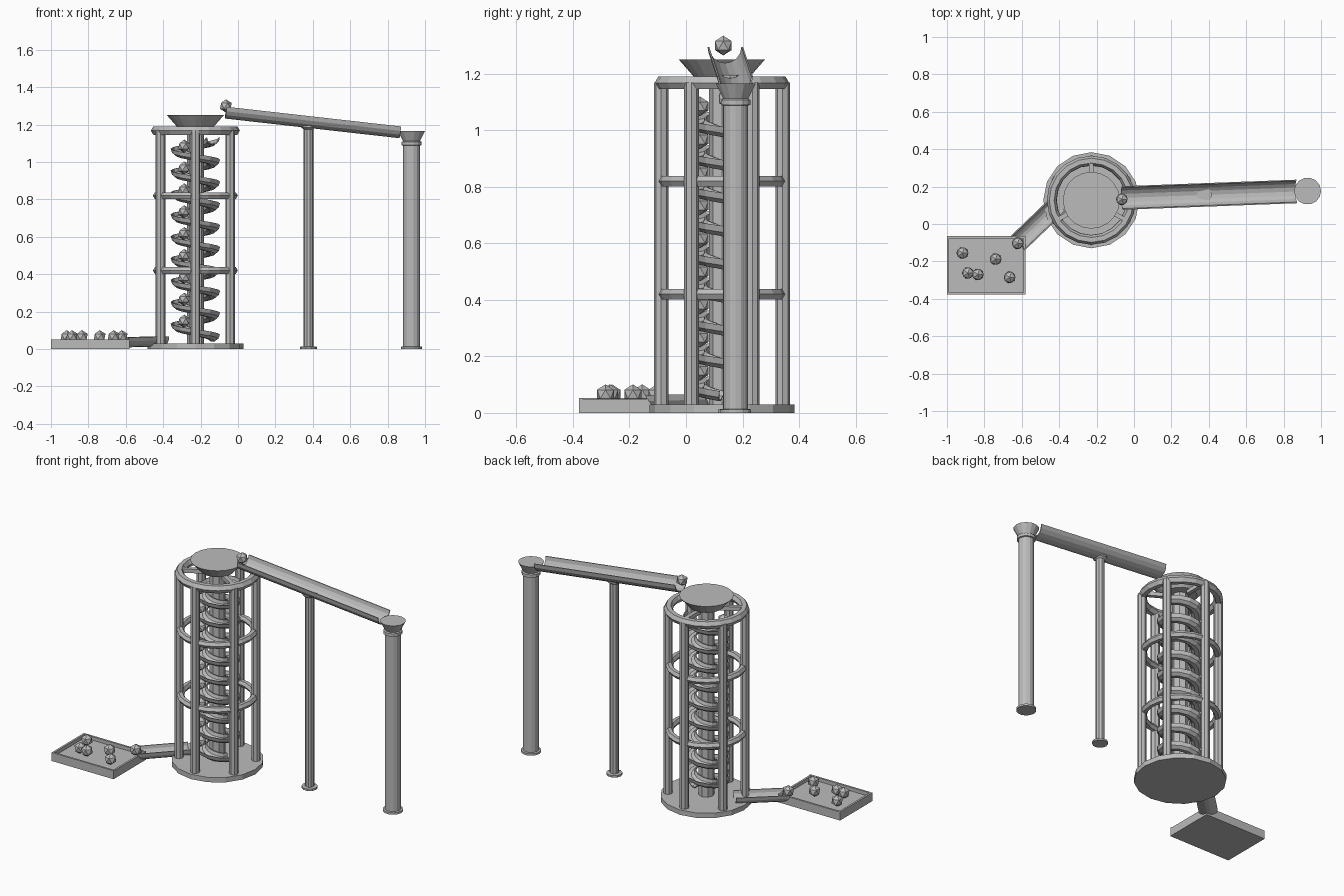
import bpy, bmesh, math
from mathutils import Vector, Matrix

if "Cube" in bpy.data.objects:
    bpy.data.objects.remove(bpy.data.objects["Cube"])

grey = bpy.data.materials.new("plain_grey")
grey.diffuse_color = (0.5, 0.5, 0.5, 1)
grey.use_nodes = True
grey.node_tree.nodes["Principled BSDF"].inputs["Base Color"].default_value = grey.diffuse_color
TX, TY = -0.228, 0.127          # tower axis


def finish(name, bm):
    bmesh.ops.recalc_face_normals(bm, faces=bm.faces)
    me = bpy.data.meshes.new(name)
    bm.to_mesh(me)
    bm.free()
    me.materials.append(grey)
    ob = bpy.data.objects.new(name, me)
    bpy.context.collection.objects.link(ob)
    return ob


def lathe(name, x, y, profile, sides):
    """Closed solid of revolution from (radius, z) pairs."""
    bm = bmesh.new()
    rings = [[bm.verts.new((x + r * math.cos(2 * math.pi * i / sides),
                            y + r * math.sin(2 * math.pi * i / sides), z))
              for i in range(sides)] for r, z in profile]
    for a, b in zip(rings, rings[1:]):
        for i in range(sides):
            j = (i + 1) % sides
            bm.faces.new((a[i], a[j], b[j], b[i]))
    bm.faces.new(rings[0])
    bm.faces.new(rings[-1])
    return finish(name, bm)


def ring(name, z, major, minor, sides=20, sec=6):
    """Hoop around the tower with a hexagonal section."""
    bm = bmesh.new()
    loops = []
    for i in range(sides):
        a = 2 * math.pi * i / sides
        loop = []
        for k in range(sec):
            b = 2 * math.pi * k / sec
            r = major + minor * math.cos(b)
            loop.append(bm.verts.new((TX + r * math.cos(a), TY + r * math.sin(a),
                                      z + minor * math.sin(b))))
        loops.append(loop)
    for i in range(sides):
        p, q = loops[i], loops[(i + 1) % sides]
        for k in range(sec):
            m = (k + 1) % sec
            bm.faces.new((p[k], p[m], q[m], q[k]))
    return finish(name, bm)


def trough(name, path, radius, wall=0.006, seg=8):
    """Half-pipe swept along a path that marks the centre of its open top."""
    path = [Vector(p) for p in path]
    bm = bmesh.new()
    loops = []
    for i, p in enumerate(path):
        t = (path[min(i + 1, len(path) - 1)] - path[max(i - 1, 0)]).normalized()
        s = t.cross(Vector((0, 0, 1))).normalized()
        u = s.cross(t)
        angles = [math.pi * k / seg for k in range(seg + 1)]
        section = [(radius, a) for a in angles]
        section += [(radius - wall, a) for a in reversed(angles)]
        loops.append([bm.verts.new(p + s * (r * math.cos(a)) - u * (r * math.sin(a)))
                      for r, a in section])
    n = len(loops[0])
    for p, q in zip(loops, loops[1:]):
        for k in range(n):
            m = (k + 1) % n
            bm.faces.new((p[k], p[m], q[m], q[k]))
    for end in (loops[0], loops[-1]):     # wall thickness at the ends
        for k in range(seg):
            bm.faces.new((end[k], end[k + 1], end[n - 2 - k], end[n - 1 - k]))
    return finish(name, bm)


def box(bm, lo, hi, matrix=Matrix()):
    lo, hi = Vector(lo), Vector(hi)
    m = matrix @ Matrix.Translation((lo + hi) / 2) @ Matrix.Diagonal((*(hi - lo), 1))
    bmesh.ops.create_cube(bm, size=1, matrix=m)


def ball(name, x, y, z):
    bm = bmesh.new()
    bmesh.ops.create_icosphere(bm, subdivisions=1, radius=0.035,
                               matrix=Matrix.Translation((x, y, z)))
    return finish(name, bm)


# tower base, six posts and hoops
lathe("tower_base", TX, TY, [(0.257, 0), (0.257, 0.03)], 16)
for i in range(6):
    a = math.radians(30 + 60 * i)
    lathe(f"tower_post_{i + 1}", TX + 0.215 * math.cos(a), TY + 0.215 * math.sin(a),
          [(0.026, 0.03), (0.026, 1.17)], 8)
ring("lower_hoop", 0.42, 0.206, 0.021)
ring("middle_hoop", 0.82, 0.206, 0.021)
ring("top_hoop", 1.168, 0.212, 0.026)

# central column, funnel and its three spokes
lathe("central_column", TX, TY, [(0.045, 0.03), (0.045, 1.19)], 8)
lathe("funnel", TX, TY, [(0.095, 1.185), (0.152, 1.25)], 20)
bm = bmesh.new()
for d in (90, 210, 330):
    box(bm, (0.07, -0.012, 1.165), (0.2, 0.012, 1.189),
        Matrix.Translation((TX, TY, 0)) @ Matrix.Rotation(math.radians(d), 4, 'Z'))
finish("funnel_spokes", bm)

# spiral track: nine turns descending
TURNS, PITCH, PER, TOP = 9, 0.117, 14, 1.13
spiral = []
for i in range(TURNS * PER + 1):
    a = 2 * math.pi * i / PER
    spiral.append((TX + 0.094 * math.cos(a), TY + 0.094 * math.sin(a), TOP - PITCH * i / PER))
trough("spiral_track", spiral, 0.038, seg=5)
for i in range(TURNS):
    ball(f"track_ball_{i + 1}", TX - 0.06, TY - 0.078, 1.085 - PITCH * i)

# exit chute into the tray
trough("exit_chute", [(-0.405, 0.105, 0.068), (-0.622, -0.103, 0.062)], 0.054)

# collecting tray
bm = bmesh.new()
x0, x1, y0, y1 = -1.0, -0.58, -0.378, -0.065
box(bm, (x0, y0, 0), (x1, y1, 0.03))
box(bm, (x0, y0, 0), (x1, y0 + 0.012, 0.052))
box(bm, (x0, y1 - 0.012, 0), (x1, y1, 0.052))
box(bm, (x0, y0, 0), (x0 + 0.012, y1, 0.052))
box(bm, (x1 - 0.012, y0, 0), (x1, y1, 0.05))
finish("tray", bm)
for i, (x, y) in enumerate([(-0.917, -0.155), (-0.74, -0.188), (-0.622, -0.103),
                            (-0.888, -0.262), (-0.835, -0.27), (-0.665, -0.285)]):
    ball(f"tray_ball_{i + 1}", x, y, 0.066)

# upper ramp with a ball at its head
trough("upper_ramp", [(-0.062, 0.139, 1.295), (0.87, 0.174, 1.19)], 0.063)
ball("ramp_ball", -0.065, 0.132, 1.3)

# ramp supports
lathe("ramp_post", 0.377, 0.156,
      [(0.045, 0), (0.045, 0.012), (0.026, 0.014), (0.026, 1.175),
       (0.04, 1.185), (0.04, 1.195)], 10)
lathe("end_pillar", 0.928, 0.176,
      [(0.056, 0), (0.056, 0.012), (0.045, 0.014), (0.045, 1.088), (0.053, 1.09),
       (0.053, 1.108), (0.045, 1.112), (0.072, 1.165)], 14)
